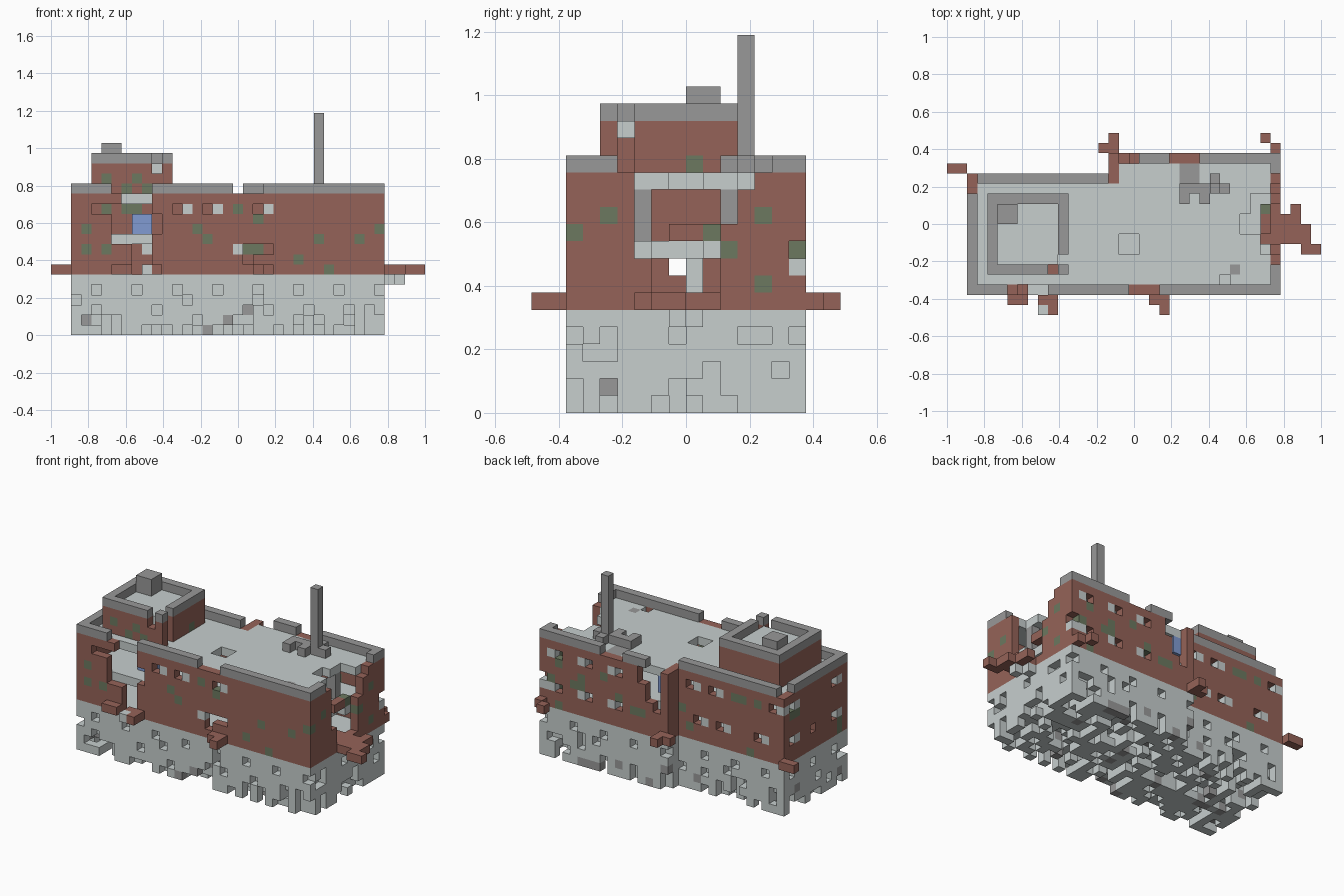
import bpy, bmesh, random
from mathutils import Vector

random.seed(7)
cube = bpy.data.objects.get("Cube")
if cube:
    bpy.data.objects.remove(cube)

S = 2 / 37                      # edge of one block
COLOURS = {
    "concrete": (0.57, 0.62, 0.615),
    "brick": (0.3, 0.124, 0.098),
    "grey_stone": (0.315, 0.315, 0.315),
    "moss": (0.15, 0.19, 0.117),
    "blue_paint": (0.22, 0.33, 0.65),
}
mats = []
for name, rgb in COLOURS.items():
    m = bpy.data.materials.new(name)
    m.use_nodes = True
    m.diffuse_color = (*rgb, 1)
    m.node_tree.nodes["Principled BSDF"].inputs["Base Color"].default_value = (*rgb, 1)
    mats.append(m)
CONCRETE, BRICK, STONE, MOSS, BLUE = range(5)

cells = {}                      # block position -> (part, colour)


def span(v):
    return range(v[0], v[1]) if isinstance(v, tuple) else (v,)


def box(x, y, z):
    return [(i, j, k) for i in span(x) for j in span(y) for k in span(z)]


def fill(part, colour, x, y, z):
    for c in box(x, y, z):
        cells[c] = (part, colour)


def carve(x, y, z):
    for c in box(x, y, z):
        cells.pop(c, None)


def paint(colour, x, y, z):
    for c in box(x, y, z):
        if c in cells:
            cells[c] = (cells[c][0], colour)


# L-shaped plan: narrow wing on the right-hand side, deeper wing on the left
def inside(i, j):
    return 2 <= i < 33 and 2 <= j < (16 if i >= 16 else 14)


plan = [(i, j) for i in range(37) for j in range(18) if inside(i, j)]
rim = [(i, j) for i, j in plan
       if not all(inside(i + a, j + b) for a in (-1, 0, 1) for b in (-1, 0, 1))]
core = [p for p in plan if p not in rim]

# Ragged foundation hanging down in columns
for i, j in plan:
    low = random.choices((0, 1, 2, 3), (50, 26, 14, 10))[0]
    for k in range(low, 6):
        if k > 3 or k == low or random.random() > 0.12:
            tint = STONE if k < 3 and random.random() < 0.05 else CONCRETE
            fill("foundation", tint, i, j, k)
for i, j in rim:
    if (i % 4 == 0 and j in (2, 13, 15)) or (j % 4 == 0 and i in (2, 32)):
        carve(i, j, 4)

# Brick walls, floor slabs and parapet
for i, j in rim:
    fill("brick_walls", BRICK, i, j, (6, 14))
    fill("parapet", STONE, i, j, 14)
for i, j in core:
    fill("upper_floor", CONCRETE, i, j, 9)
    fill("roof_slab", CONCRETE, i, j, 13)

# Windows: an open block beside a pale pane
def window(hole, pane, z):
    carve(*hole, z)
    paint(CONCRETE, *pane, z)


for hole, pane in ((12, 13), (15, 16), (20, 21)):
    window((hole, 2), (pane, 2), 12)
carve((4, 6), 2, 12)
for i in (22, 26, 30):
    for k in (8, 12):
        window((i, 15), (i + 1, 15), k)
for i, k in ((14, 12), (11, 12), (3, 12), (13, 8), (10, 8), (5, 8)):
    window((i, 13), (i - 1, 13), k)
for j in (4, 12):
    for k in (8, 12):
        window((2, j), (2, j - 1), k)
carve(2, 8, 8)
window((32, 15), (32, 15), 9)
paint(CONCRETE, 32, 15, 8)

# Parapet gaps
carve((6, 10), 2, 14)
carve((18, 21), 2, 14)
carve((16, 19), (13, 16), 14)
carve((22, 25), 15, 14)
carve(32, (5, 14), 14)
carve(2, (12, 14), 14)

# Front wall breaches
carve((7, 10), 2, (7, 14))
carve(6, 2, (9, 13))
carve(10, 2, (10, 12))
carve((8, 10), 2, 6)
carve((19, 22), 2, 8)
carve(19, 2, 7)
paint(CONCRETE, 18, 2, 8)
fill("brick_walls", BRICK, 7, 2, (7, 9))

# Breach at the step in the rear wall
carve((17, 19), 15, (10, 14))
carve(17, 15, 9)
carve(19, 15, (12, 14))

# Large breach in the left end wall, with broken slabs behind
carve(32, (7, 11), (7, 14))
carve(32, 6, (9, 14))
carve(32, 11, (11, 14))
carve(32, 12, 13)
carve((30, 32), (8, 12), 13)
carve(31, (6, 8), 13)
carve(29, (8, 10), 13)
carve(31, (7, 10), 9)
carve((17, 19), (6, 8), 13)
carve(27, 3, 13)
fill("pillars", STONE, 30, 6, (10, 13))
fill("pillars", STONE, 29, 11, (10, 13))
fill("pillars", CONCRETE, 29, 9, (6, 9))
fill("blue_cabinet", BLUE, (8, 10), (5, 7), (10, 12))
fill("blue_cabinet", BLUE, 17, 14, (11, 13))

# Brick rubble pushed out at floor level
rubble = [((6, 8), 1), ((9, 11), 1), (10, (0, 2)), ((18, 21), 2), ((20, 22), 1), (21, 0),
          ((0, 2), 14), (15, 16), (16, 17), (16, 16), (32, 16), (31, 17),
          ((31, 35), (7, 10)), (34, 10), (35, (7, 9)), (36, 6), (35, 6), (32, (6, 12))]
for x, y in rubble:
    fill("rubble", BRICK, x, y, 6)
fill("rubble", CONCRETE, 9, 0, 6)
fill("rubble", CONCRETE, 33, 9, 5)
fill("rubble", CONCRETE, 34, 8, 5)
fill("rubble", BRICK, 31, (8, 11), 10)
paint(MOSS, 31, 10, 10)

# Rooftop hut with its own parapet and vent
fill("hut_walls", BRICK, (4, 12), (4, 12), (14, 17))
fill("hut_parapet", STONE, (4, 12), (4, 12), 17)
carve((5, 11), (5, 11), (14, 18))
fill("hut_roof", CONCRETE, (5, 11), (5, 11), 16)
carve(10, 4, (16, 18))
carve(11, 5, (14, 18))
fill("vent", STONE, (5, 7), (9, 11), (17, 19))

# Mast and its base
fill("mast", STONE, 26, 12, (14, 22))
for x, y in (((23, 28), 12), (23, 11), (25, 11), (26, 13)):
    fill("mast_base", STONE, x, y, 14)

# Stained and mossy blocks: front, left end, rear and hut
paint(STONE, (23, 25), (13, 15), 13)
paint(STONE, 28, 4, 13)
for i, k in ((3, 10), (3, 8), (5, 8), (14, 10), (15, 9), (18, 12), (20, 11),
             (24, 7), (26, 9), (27, 6), (30, 9), (32, 10)):
    paint(MOSS, i, 2, k)
for j, k in ((2, 10), (4, 11), (11, 9), (13, 11), (13, 7)):
    paint(MOSS, 32, j, k)
paint(MOSS, (19, 21), 15, 8)
for i, j in rim:
    if j > 2 and i < 32:
        for k in range(6, 13):
            if cells.get((i, j, k), (0, 0))[1] == BRICK and random.random() < 0.08:
                paint(MOSS, i, j, k)
for i, k in ((5, 15), (7, 14), (8, 15), (9, 14)):
    paint(MOSS, i, 4, k)
paint(MOSS, 11, 9, 14)

# Emit the outer faces of every part as one welded mesh
sides = []
for axis in range(3):
    for sign in (-1, 1):
        n, u = Vector((0, 0, 0)), Vector((0, 0, 0))
        n[axis], u[(axis + 1) % 3] = sign, 1
        sides.append((n, u, n.cross(u)))

for part in sorted({p for p, _ in cells.values()}):
    bm = bmesh.new()
    for c, (p, colour) in cells.items():
        if p != part:
            continue
        mid = Vector(c) + Vector((0.5, 0.5, 0.5))
        for n, u, v in sides:
            if tuple(int(a) for a in Vector(c) + n) in cells:
                continue
            quad = [mid + (n + u * a + v * b) / 2
                    for a, b in ((-1, -1), (1, -1), (1, 1), (-1, 1))]
            f = bm.faces.new([bm.verts.new((q - Vector((18.5, 9, 0))) * S) for q in quad])
            f.material_index = colour
    bmesh.ops.remove_doubles(bm, verts=bm.verts, dist=S / 100)
    mesh = bpy.data.meshes.new(part)
    for m in mats:
        mesh.materials.append(m)
    bm.to_mesh(mesh)
    bm.free()
    bpy.context.collection.objects.link(bpy.data.objects.new(part, mesh))
